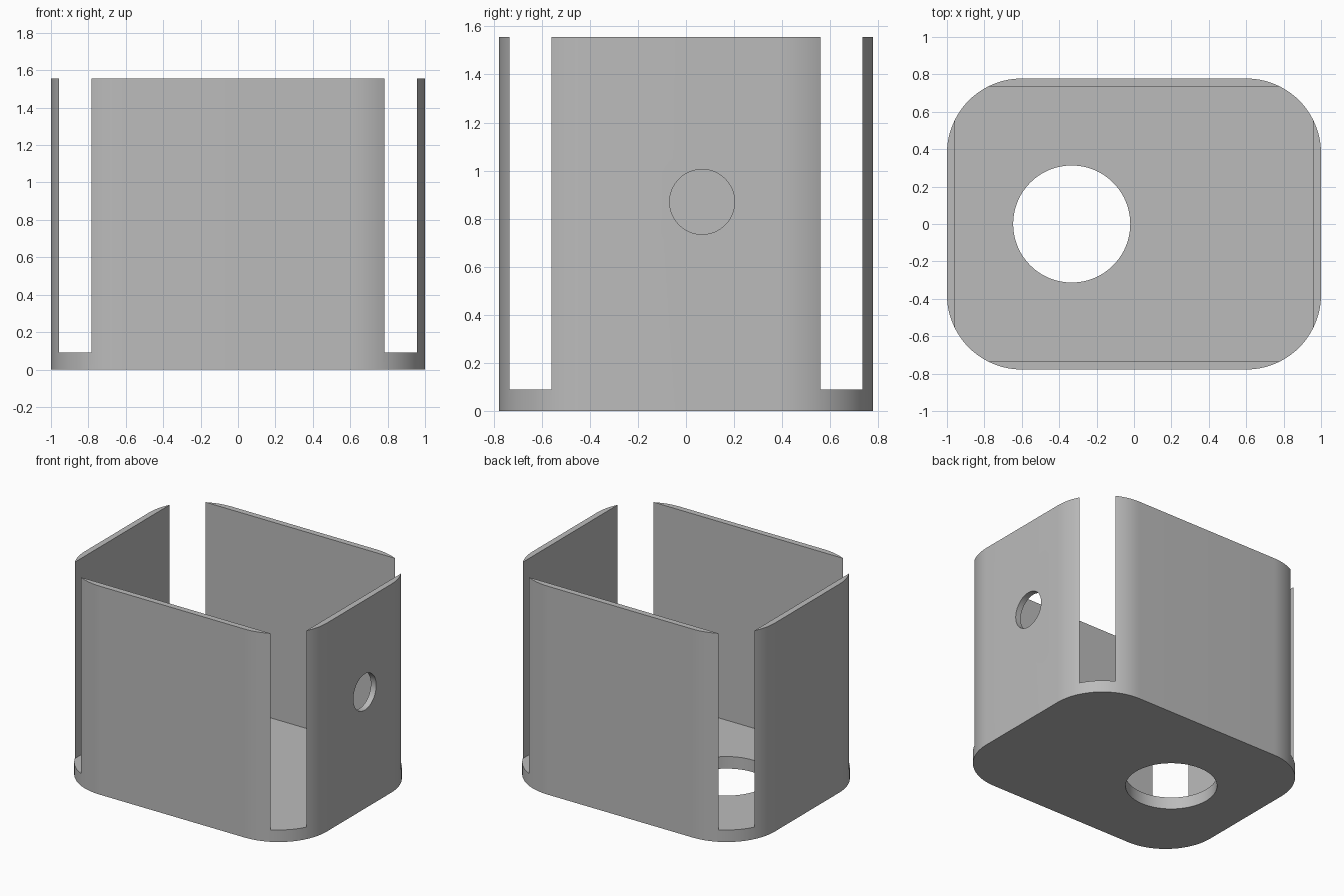
import bpy, bmesh, math
from mathutils import Matrix

if "Cube" in bpy.data.objects:
    bpy.data.objects.remove(bpy.data.objects["Cube"], do_unlink=True)

HX, HY, HEIGHT, RADIUS = 1.0, 0.778, 1.556, 0.4
WALL, FLOOR, ARC_STEPS = 0.044, 0.09, 24

grey = bpy.data.materials.new("plain grey")
grey.use_nodes = True
colour = (0.5, 0.5, 0.5, 1)
grey.diffuse_color = colour
grey.node_tree.nodes["Principled BSDF"].inputs["Base Color"].default_value = colour


def add_object(name, bm):
    bmesh.ops.recalc_face_normals(bm, faces=bm.faces)
    mesh = bpy.data.meshes.new(name)
    bm.to_mesh(mesh)
    bm.free()
    mesh.materials.append(grey)
    obj = bpy.data.objects.new(name, mesh)
    bpy.context.collection.objects.link(obj)
    return obj


def rounded_block(name):
    bm = bmesh.new()
    verts = []
    for i, (sx, sy) in enumerate([(1, 1), (-1, 1), (-1, -1), (1, -1)]):
        for k in range(ARC_STEPS + 1):
            a = math.pi / 2 * (i + k / ARC_STEPS)
            verts.append(bm.verts.new((sx * (HX - RADIUS) + RADIUS * math.cos(a),
                                       sy * (HY - RADIUS) + RADIUS * math.sin(a), 0)))
    face = bm.faces.new(verts)
    top = bmesh.ops.extrude_face_region(bm, geom=[face])["geom"]
    bmesh.ops.translate(bm, vec=(0, 0, HEIGHT),
                        verts=[v for v in top if isinstance(v, bmesh.types.BMVert)])
    return add_object(name, bm)


def drill(name, radius, location, axis=None):
    bm = bmesh.new()
    turn = Matrix.Rotation(math.pi / 2, 4, axis) if axis else Matrix()
    bmesh.ops.create_cone(bm, cap_ends=True, segments=96, radius1=radius, radius2=radius,
                          depth=0.4, matrix=Matrix.Translation(location) @ turn)
    return add_object(name, bm)


# Rounded shell; the square cavity breaks through its corners as open slots
holder = rounded_block("open_box")
bm = bmesh.new()
size = (2 * (HX - WALL), 2 * (HY - WALL), 2 * HEIGHT)
bmesh.ops.create_cube(bm, size=1, matrix=Matrix.Translation((0, 0, FLOOR + HEIGHT))
                      @ Matrix.Diagonal((*size, 1)))

# Cavity, floor opening and side wall opening
cutters = [add_object("cavity_cutter", bm),
           drill("floor_hole_cutter", 0.313, (-0.333, 0, 0)),
           drill("side_hole_cutter", 0.135, (HX, 0.067, 0.87), "Y")]
for cutter in cutters:
    cutter.hide_render = True
    cut = holder.modifiers.new(cutter.name, "BOOLEAN")
    cut.operation, cut.solver, cut.object = "DIFFERENCE", "EXACT", cutter

# Apply the cuts, then drop the cutters
bpy.context.view_layer.update()
result = bpy.data.meshes.new_from_object(
    holder.evaluated_get(bpy.context.evaluated_depsgraph_get()))
holder.modifiers.clear()
holder.data = result
for cutter in cutters:
    bpy.data.objects.remove(cutter, do_unlink=True)

bpy.ops.object.select_all(action="DESELECT")
holder.select_set(True)
bpy.context.view_layer.objects.active = holder
bpy.ops.object.shade_smooth_by_angle(angle=math.radians(20))
